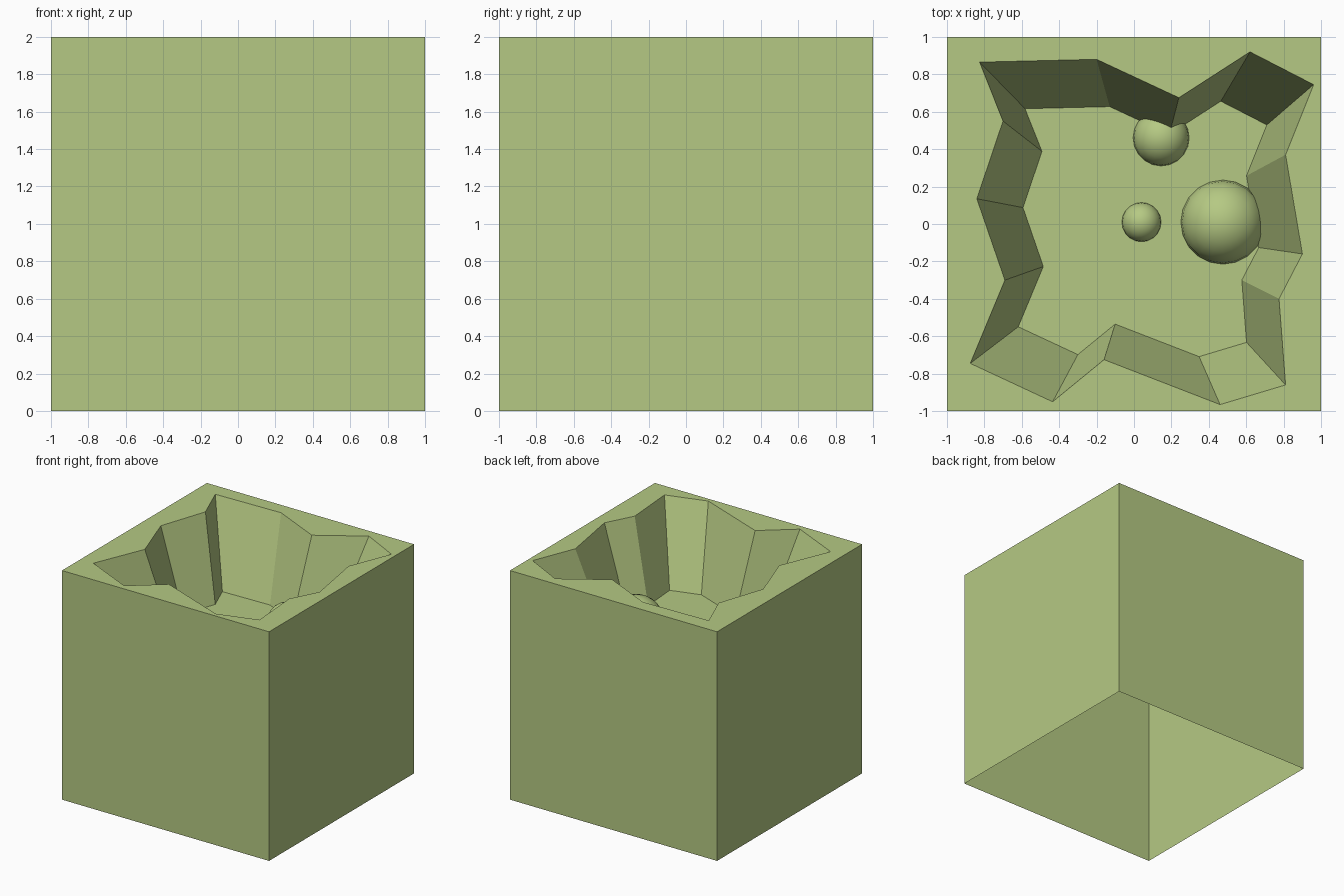
import bpy, bmesh

old = bpy.data.objects.get("Cube")
if old:
    bpy.data.objects.remove(old, do_unlink=True)

TOP, FLOOR = 2.0, 1.31

green = bpy.data.materials.new("soft_green")
green.use_nodes = True
colour = (0.462, 0.584, 0.227, 1)
green.diffuse_color = colour
green.node_tree.nodes["Principled BSDF"].inputs["Base Color"].default_value = colour


def finish(name, bm, smooth=False):
    mesh = bpy.data.meshes.new(name)
    bm.to_mesh(mesh)
    bm.free()
    mesh.materials.append(green)
    for p in mesh.polygons:
        p.use_smooth = smooth
    obj = bpy.data.objects.new(name, mesh)
    bpy.context.collection.objects.link(obj)
    return obj


def ring(bm, points, z):
    return [bm.verts.new((x, y, z)) for x, y in points]


def bridge(bm, lower, upper):
    for i in range(len(lower)):
        j = (i + 1) % len(lower)
        bm.faces.new((lower[i], lower[j], upper[j], upper[i]))


# Jagged pit outline, clockwise from the back right corner
rim_outline = [(-.825, .865), (-.2, .88), (.24, .675), (.62, .92),
               (.96, .745), (.81, .37), (.9, -.16), (.775, -.4),
               (.81, -.86), (.46, -.965), (-.16, -.725), (-.435, -.95),
               (-.875, -.745), (-.69, -.3), (-.84, .135), (-.7, .55)]
floor_outline = [(.724 * x + .015, .724 * y - .01) for x, y in rim_outline]
square = [(-1, -1), (1, -1), (1, 1), (-1, 1)]

# Block: outer walls open underneath, top with a hole
bm = bmesh.new()
top = ring(bm, square, TOP)
bridge(bm, ring(bm, square, 0), top)
rim = ring(bm, rim_outline, TOP)
edges = [bm.edges.get((top[i - 1], top[i])) for i in range(len(top))]
edges += [bm.edges.new((rim[i - 1], rim[i])) for i in range(len(rim))]
bmesh.ops.triangle_fill(bm, edges=edges, use_beauty=True, normal=(0, 0, 1))

# Pit: sloping sides and a flat floor
base = ring(bm, floor_outline, FLOOR)
bridge(bm, base, rim)
bm.faces.new(base[::-1])
bmesh.ops.recalc_face_normals(bm, faces=bm.faces)
if top[0].link_faces[0].calc_center_median().dot(top[0].link_faces[0].normal) < 0:
    bmesh.ops.reverse_faces(bm, faces=bm.faces)
finish("hollow_block", bm)

# Balls half sunk in the pit floor
for name, x, y, radius in (("large_ball", .475, .01, .225),
                           ("medium_ball", .145, .46, .15),
                           ("small_ball", .04, .01, .105)):
    bm = bmesh.new()
    bmesh.ops.create_uvsphere(bm, u_segments=20, v_segments=12, radius=radius)
    finish(name, bm, smooth=True).location = (x, y, FLOOR)
